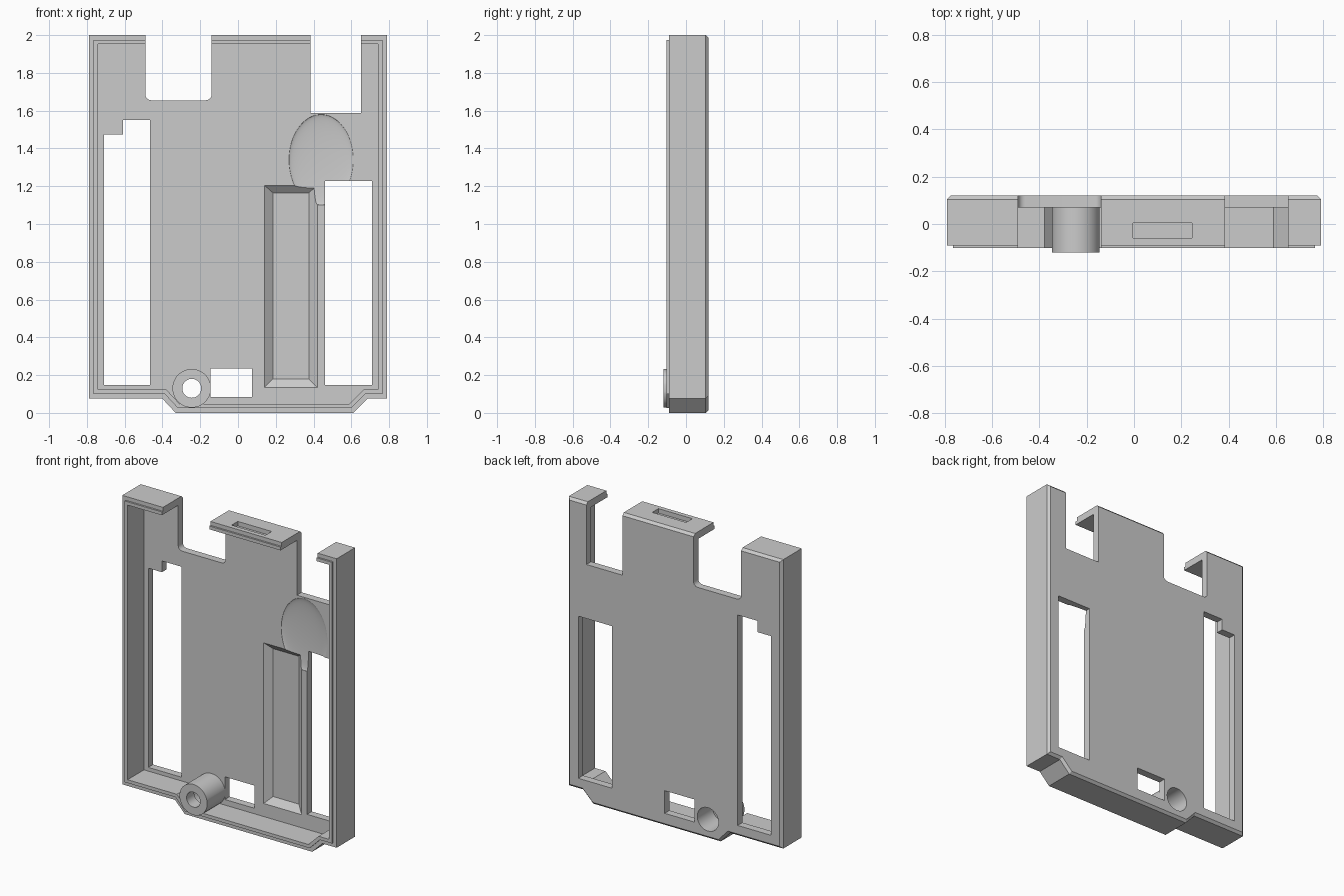
import bpy, bmesh, math
from mathutils import Vector

if "Cube" in bpy.data.objects:
    bpy.data.objects.remove(bpy.data.objects["Cube"])

grey = bpy.data.materials.new("light grey")
grey.diffuse_color = (0.6, 0.6, 0.6, 1)
grey.use_nodes = True
grey.node_tree.nodes["Principled BSDF"].inputs["Base Color"].default_value = grey.diffuse_color


def inset(pts, d):
    """Move every edge of a counter-clockwise (x, z) outline inwards by d."""
    out = []
    for i, p in enumerate(pts):
        p = Vector(p)
        a = (p - Vector(pts[i - 1])).normalized()
        b = (Vector(pts[(i + 1) % len(pts)]) - p).normalized()
        na, nb = Vector((-a.y, a.x)), Vector((-b.y, b.x))
        out.append(p + (na + nb) * d / (1 + na.dot(nb)))
    return out


def loft(name, rings):
    """Skin a list of (outline, y) rings and cap both ends."""
    bm = bmesh.new()
    loops = [[bm.verts.new((p[0], y, p[1])) for p in pts] for pts, y in rings]
    n = len(loops[0])
    for l0, l1 in zip(loops, loops[1:]):
        for i in range(n):
            j = (i + 1) % n
            bm.faces.new((l0[i], l0[j], l1[j], l1[i]))
    bm.faces.new(loops[0])
    bm.faces.new(loops[-1])
    bmesh.ops.recalc_face_normals(bm, faces=bm.faces)
    me = bpy.data.meshes.new(name)
    bm.to_mesh(me)
    bm.free()
    me.materials.append(grey)
    ob = bpy.data.objects.new(name, me)
    bpy.context.collection.objects.link(ob)
    return ob


def rect(x0, x1, z0, z1):
    return [(x0, z0), (x1, z0), (x1, z1), (x0, z1)]


def circle(cx, cz, r, n=48):
    return [(cx + r * math.cos(2 * math.pi * i / n),
             cz + r * math.sin(2 * math.pi * i / n)) for i in range(n)]


def prism(name, pts, y0=-0.3, y1=0.3):
    return loft(name, [(pts, y0), (pts, y1)])


def combine(ob, tool, op='DIFFERENCE'):
    m = ob.modifiers.new(op, 'BOOLEAN')
    m.operation, m.solver, m.object = op, 'EXACT', tool
    bpy.context.view_layer.objects.active = ob
    bpy.ops.object.modifier_apply(modifier=m.name)
    bpy.data.objects.remove(tool)


# Tray: chamfered back, outer wall, raised inner lip, hollow front
outline = [(-0.79, 0.075), (-0.40, 0.075), (-0.33, 0), (0.61, 0), (0.685, 0.075),
           (0.79, 0.075), (0.79, 2), (-0.79, 2)]
section = [(0.016, 0.12), (0, 0.104), (0, -0.09), (0.026, -0.09),
           (0.026, -0.102), (0.048, -0.102), (0.048, 0.07)]
case = loft("case_shell", [(inset(outline, d), y) for d, y in section])

# Screw boss with a through hole and a counterbore from the back
bx, bz = -0.245, 0.13
combine(case, prism("boss", circle(bx, bz, 0.102), -0.12, 0.09), 'UNION')
combine(case, prism("screw_hole", circle(bx, bz, 0.05)))
combine(case, prism("counterbore", circle(bx, bz, 0.078), -0.04, 0.3))

# Left top notch with rounded lower corners
r, notch = 0.03, [(-0.14, 2.1), (-0.49, 2.1)]
for cx, a0 in ((-0.49 + r, 180), (-0.14 - r, 270)):
    for k in range(7):
        a = math.radians(a0 + 15 * k)
        notch.append((cx + r * math.cos(a), 1.655 + r + r * math.sin(a)))
combine(case, prism("left_notch", notch))

# Right top notch, side windows and the small port
for name, pts in (
        ("right_notch", rect(0.385, 0.65, 1.588, 2.1)),
        ("left_window", [(-0.71, 0.148), (-0.465, 0.148), (-0.465, 1.55),
                         (-0.61, 1.55), (-0.61, 1.475), (-0.71, 1.475)]),
        ("right_window", rect(0.46, 0.71, 0.148, 1.228)),
        ("port", rect(-0.145, 0.073, 0.085, 0.236))):
    combine(case, prism(name, pts))

# Latch recess in the top wall
combine(case, prism("latch_recess", rect(-0.005, 0.245, 1.97, 2.1), -0.06, 0.005))

# Long pocket with sloping sides sunk into the floor
combine(case, loft("pocket", [(rect(0.14, 0.42, 0.135, 1.205), 0.0),
                              (rect(0.14, 0.42, 0.135, 1.205), 0.07),
                              (rect(0.185, 0.375, 0.18, 1.165), 0.105)]))

# Shallow cable scoop between the pocket and the right notch
bpy.ops.mesh.primitive_uv_sphere_add(segments=48, ring_count=24, radius=1,
                                     location=(0.44, 0.07, 1.34))
scoop = bpy.context.object
scoop.scale = (0.17, 0.018, 0.24)
scoop.data.materials.append(grey)
combine(case, scoop)

# Keep edges crisp, curves smooth
bpy.ops.object.select_all(action='DESELECT')
case.select_set(True)
bpy.context.view_layer.objects.active = case
bpy.ops.object.shade_smooth_by_angle(angle=math.radians(25))
